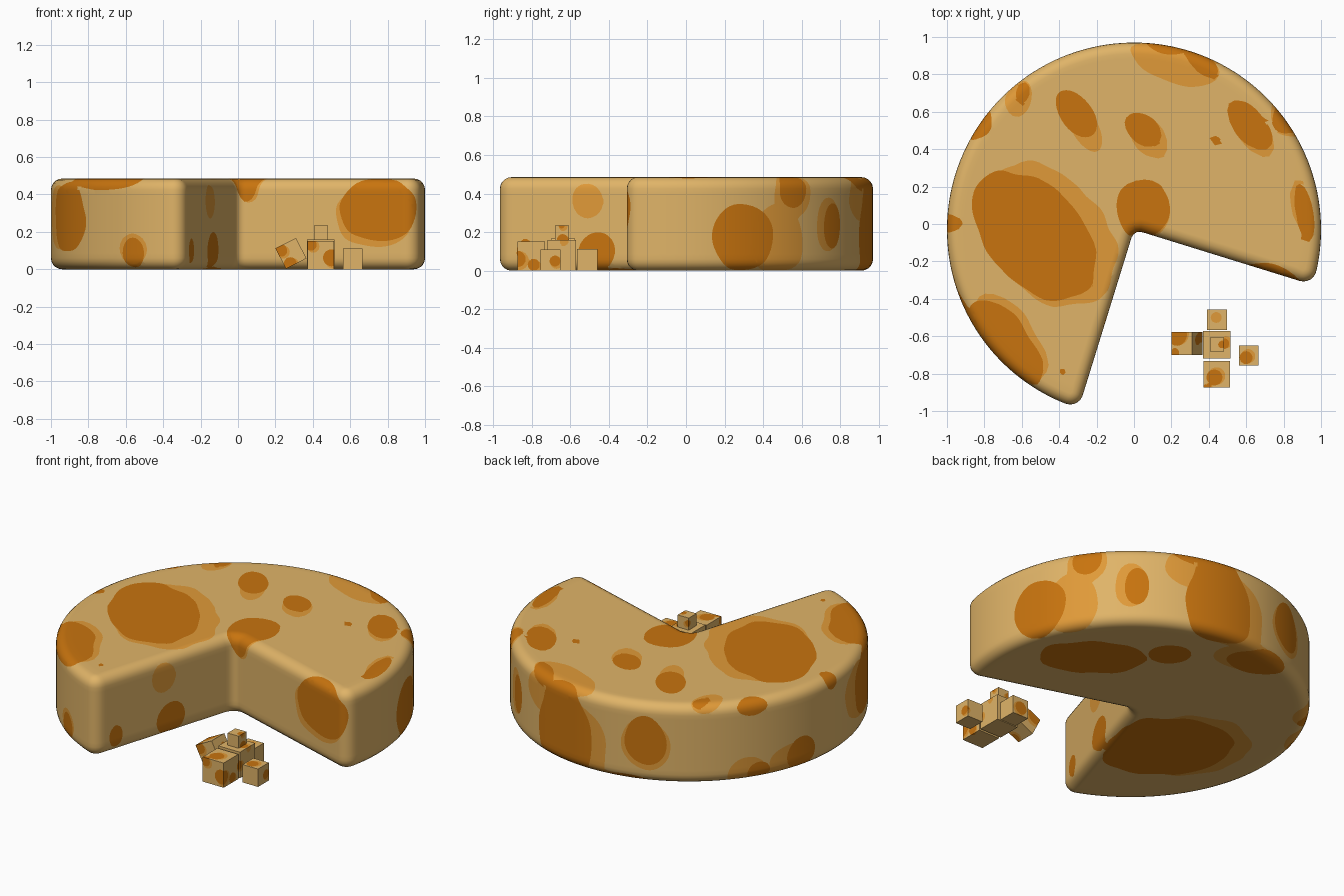
import bpy, bmesh, math
from mathutils import Vector, Matrix, noise

if "Cube" in bpy.data.objects:
    bpy.data.objects.remove(bpy.data.objects["Cube"])

H, R, CY = 0.485, 1.0, -0.03          # wheel height, radius, centre y
FILLET, TIP, INNER = 0.06, 0.07, 0.045  # edge, tip and inner-corner rounding
A0, A1 = math.radians(-17.2), math.radians(252.8)  # cut wedge sides


def material(name, rgb):
    m = bpy.data.materials.new(name)
    m.diffuse_color = (*rgb, 1)
    m.use_nodes = True
    m.node_tree.nodes["Principled BSDF"].inputs["Base Color"].default_value = m.diffuse_color
    return m


MATS = [material("pale cheese", (0.745, 0.456, 0.138)),
        material("deep orange spot", (0.578, 0.174, 0.0045)),
        material("light orange rim", (0.745, 0.323, 0.040))]


# ---- spots are ellipsoids: (x, y, z, rx, ry, rz, angle) ----
def flat(rows, z):                    # spots on top or bottom
    return [(x, y, z, a, b, 0.07, ang) for x, y, a, b, ang in rows]


def side(rows):                       # spots on the round side
    return [(math.cos(math.radians(t)), CY + math.sin(math.radians(t)), z, 0.1, w, h, t)
            for t, z, w, h in rows]


top_holes = [(-.53, -.06, .42, .25, -48), (-.69, -.64, .28, .14, -54), (-.38, -.79, .018, .018, 0),
             (-.595, .70, .055, .035, 80), (-.31, .59, .145, .085, -52), (.05, .50, .11, .075, -40),
             (.36, .88, .12, .06, -50), (.62, .53, .16, .085, -52), (.44, .445, .022, .022, 0),
             (.91, .06, .16, .05, 100)]
top_rims = [(-.45, -.06, .44, .30, -52), (-.62, .67, .10, .07, 80), (-.27, .53, .16, .07, -60),
            (.08, .46, .13, .085, -50), (.22, .88, .25, .13, -20), (.64, .49, .15, .08, -55),
            (.89, .09, .15, .05, 100), (-.66, -.60, .28, .13, -54)]
side_holes = [(19, .17, .17, .17), (36, .42, .09, .10), (52, .23, .07, .115), (80, .16, .21, .345),
              (111, .26, .12, .15), (148, .05, .07, .06), (164, .10, .10, .10), (146, .45, .09, .05),
              (178, .46, .05, .06), (204, .28, .21, .19), (236, .09, .07, .08)]
side_rims = [(31, .15, .15, .20), (36, .40, .12, .13), (50, .24, .09, .14), (72, .38, .20, .13),
             (84, .12, .24, .30), (111, .24, .14, .16), (144, .05, .12, .10), (160, .07, .15, .11),
             (197, .28, .20, .17), (236, .11, .09, .08)]
bottom_holes = [(-.41, -.20, .36, .32, 120), (.55, .30, .30, .18, 145), (.24, .60, .12, .10, 145),
                (-.19, .84, .17, .12, 170)]
bottom_rims = [(-.47, -.14, .38, .33, 120), (-.10, .84, .18, .13, 170)]
wall_holes = [(.05, .08, .485, .14, .16, .20, 0), (.75, -.26, .32, .22, .10, .175, -17),
              (-.13, -.46, .10, .10, .10, .10, 0), (-.26, -.83, .10, .06, .05, .07, 0)]
wall_rims = [(.73, -.25, .29, .22, .10, .175, -17), (-.15, -.51, .36, .08, .085, .09, 0),
             (.07, .06, .47, .12, .14, .18, 0)]

HOLES = flat(top_holes, H) + side(side_holes) + flat(bottom_holes, 0) + wall_holes
RIMS = flat(top_rims, H) + side(side_rims) + flat(bottom_rims, 0) + wall_rims

# spots on the small cubes
cube_holes = [(.23, -.59, .13, .06), (.23, -.69, .10, .035), (.28, -.70, .03, .035), (.34, -.62, .11, .03),
              (.43, -.82, .15, .042), (.50, -.875, .06, .045), (.39, -.875, .13, .03), (.60, -.715, .11, .035),
              (.66, -.68, .05, .03), (.48, -.64, .16, .03), (.50, -.72, .08, .03), (.47, -.645, .235, .02),
              (.44, -.455, .05, .04), (.37, -.60, .08, .04), (.515, -.79, .03, .03), (.41, -.605, .20, .02)]
cube_rims = [(x + .012, y + .008, z - .008, r * 1.12) for x, y, z, r in cube_holes]
cube_rims.append((.44, -.50, .11, .03))


def ball(rows):
    return [(x, y, z, r, r, r, 0) for x, y, z, r in rows]


def field_of(blobs, wobble):
    """Signed field: negative inside any ellipsoid."""
    data = [(Vector(b[:3]), math.cos(math.radians(b[6])), math.sin(math.radians(b[6])), b[3:6])
            for b in blobs]

    def field(p):
        best = 9.0
        for c, co, si, r in data:
            d = p - c
            u, v, w = (d.x * co + d.y * si) / r[0], (d.y * co - d.x * si) / r[1], d.z / r[2]
            best = min(best, u * u + v * v + w * w - 1)
        if best < 1:
            best += wobble * noise.noise(p * 6)
        return best if abs(best) > 1e-6 else 1e-6
    return field


def cut_outline(bm, field):
    """Cut the mesh along the line where the field is zero."""
    f = {v: field(v.co) for v in bm.verts}
    fresh = set()
    for e in list(bm.edges):
        a, b = e.verts
        if f[a] * f[b] < 0:
            t = min(max(f[a] / (f[a] - f[b]), 0.03), 0.97)
            fresh.add(bmesh.utils.edge_split(e, a, t)[1])
    for face in list(bm.faces):
        vs = [v for v in face.verts if v in fresh]
        if len(vs) == 2:
            bmesh.utils.face_split(face, vs[0], vs[1])


def paint_and_add(bm, name, holes, rims, wobble, smooth):
    hole, rim = field_of(holes, wobble), field_of(rims, wobble)
    cut_outline(bm, rim)
    cut_outline(bm, hole)
    for face in bm.faces:
        c = face.calc_center_median()
        face.material_index = 1 if hole(c) < 0 else 2 if rim(c) < 0 else 0
        face.smooth = smooth
    bmesh.ops.recalc_face_normals(bm, faces=bm.faces)
    mesh = bpy.data.meshes.new(name)
    bm.to_mesh(mesh)
    bm.free()
    for m in MATS:
        mesh.materials.append(m)
    bpy.context.collection.objects.link(bpy.data.objects.new(name, mesh))


# ---- cheese wheel outline: round arc, two rounded tips, inner corner ----
def polar(a, r=1.0):
    return Vector((math.cos(a) * r, math.sin(a) * r))


def arc(c, r, a, b, n):
    return [c + polar(a + (b - a) * i / n, r) for i in range(n + 1)]


O = Vector((0, CY))
reach = math.sqrt((R - TIP) ** 2 - TIP ** 2)
eps = math.atan2(TIP, reach)
Q = math.pi / 2
outline = arc(O + polar(A0, reach) + polar(A0 + Q, TIP), TIP, A0 - Q, A0 + eps, 12)
outline += arc(O, R, A0 + eps, A1 - eps, 240)[1:-1]
outline += arc(O + polar(A1, reach) + polar(A1 - Q, TIP), TIP, A1 - eps, A1 + Q, 12)
outline += arc(O + polar(A0, INNER) + polar(A1, INNER), INNER, A0 + Q * 2, A0 + Q, 8)

# even spacing along the outline
N = 320
loop = outline + outline[:1]
run = [0.0]
for p, q in zip(loop, loop[1:]):
    run.append(run[-1] + (q - p).length)
pts, k = [], 0
for i in range(N):
    s = run[-1] * i / N
    while run[k + 1] <= s:
        k += 1
    pts.append(loop[k].lerp(loop[k + 1], (s - run[k]) / (run[k + 1] - run[k])))
inward = []
for i in range(N):
    t = (pts[(i + 1) % N] - pts[i - 1]).normalized()
    inward.append(Vector((-t.y, t.x)))

# rows from bottom middle, around the rounded edge, to top middle: (inset, z, scale)
scales = [0.03 + 0.97 * i / 24 for i in range(24)]
lower = [(FILLET * (1 - math.sin(a)), FILLET * (1 - math.cos(a)), 1)
         for a in (Q * i / 5 for i in range(6))]
rows = [(FILLET, 0, s) for s in scales] + lower
rows += [(0, FILLET + (H - 2 * FILLET) * i / 14, 1) for i in range(1, 14)]
rows += [(d, H - z, s) for d, z, s in reversed(lower)] + [(FILLET, H, s) for s in reversed(scales)]

middle = O + polar((A0 + A1) / 2, 0.33)
bm = bmesh.new()
rings = []
for d, z, s in rows:
    ring = [middle.lerp(p + n * d, s) for p, n in zip(pts, inward)]
    rings.append([bm.verts.new((p.x, p.y, z)) for p in ring])
for a, b in zip(rings, rings[1:]):
    for i in range(N):
        j = (i + 1) % N
        bm.faces.new((a[i], a[j], b[j], b[i]))
bm.faces.new(rings[0][::-1])
bm.faces.new(rings[-1])
paint_and_add(bm, "cheese_wheel", HOLES, RIMS, 0.25, True)

# ---- small cheese cubes: name, centre, size, tilt about y ----
cubes = [("middle_cube", (.443, -.645, .08), (.147, .147, .16), 0),
         ("top_cube", (.443, -.643, .197), (.075, .075, .075), 0),
         ("tilted_cube", (.283, -.638, .085), (.123, .123, .123), -27),
         ("right_cube", (.613, -.703, .055), (.105, .105, .11), 0),
         ("back_cube", (.443, -.512, .056), (.108, .108, .112), 0),
         ("front_cube", (.443, -.803, .076), (.143, .143, .152), 0)]
for name, centre, size, tilt in cubes:
    bm = bmesh.new()
    bmesh.ops.create_cube(bm, size=1)
    bmesh.ops.subdivide_edges(bm, edges=bm.edges[:], cuts=9, use_grid_fill=True)
    bm.transform(Matrix.Translation(centre) @ Matrix.Rotation(math.radians(tilt), 4, 'Y')
                 @ Matrix.Diagonal((*size, 1)))
    paint_and_add(bm, name, ball(cube_holes), ball(cube_rims), 0.2, False)
